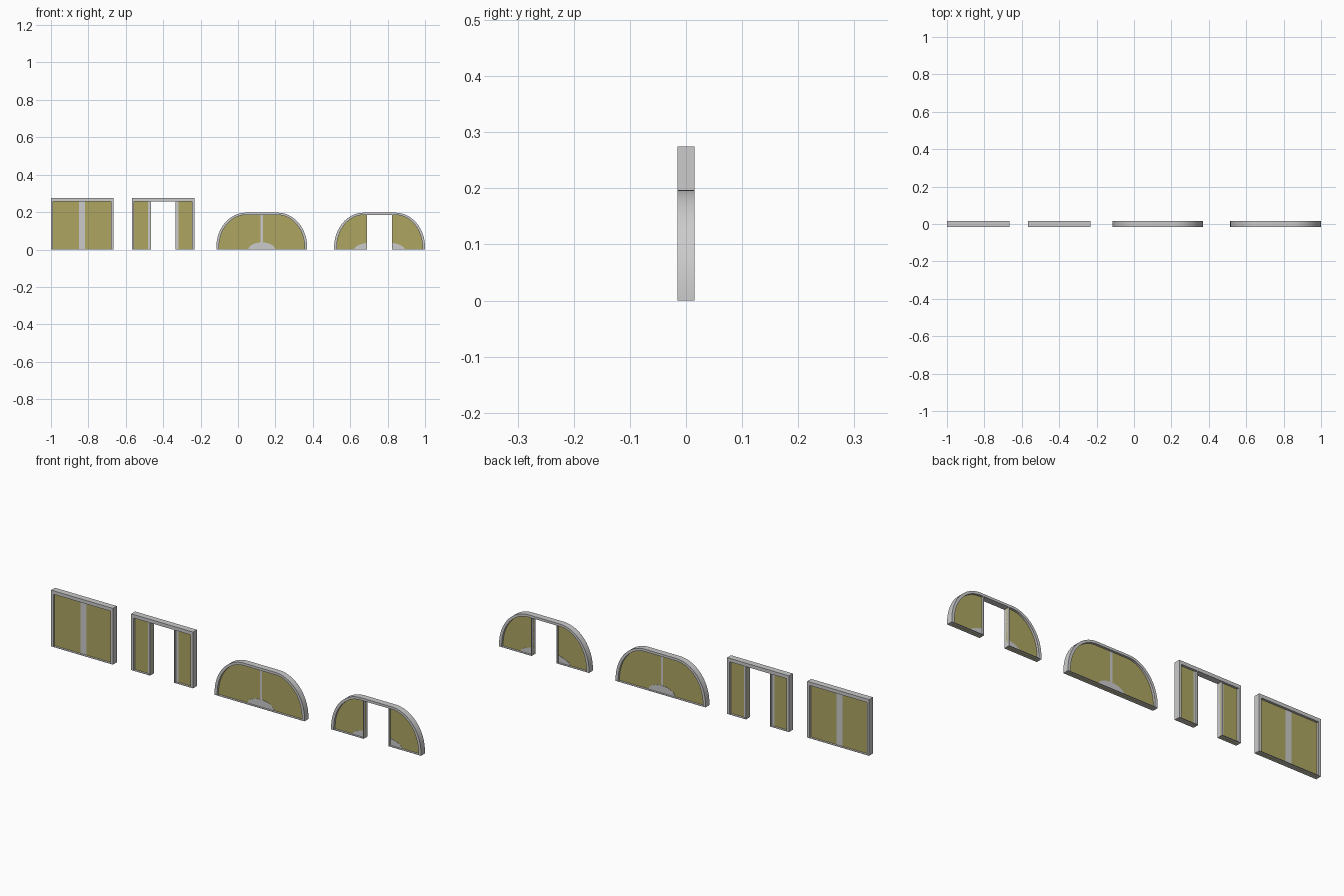
import bpy, bmesh, math

if "Cube" in bpy.data.objects:
    bpy.data.objects.remove(bpy.data.objects["Cube"])

T = 0.015      # half thickness of the walls
P = 0.004      # half thickness of the recessed infill

def material(name, rgb):
    m = bpy.data.materials.new(name)
    m.diffuse_color = (*rgb, 1)
    m.use_nodes = True
    m.node_tree.nodes["Principled BSDF"].inputs["Base Color"].default_value = m.diffuse_color
    return m

YELLOW = material("ochre_infill", (0.42, 0.38, 0.12))

def finish(bm, name, mat=None, smooth=False):
    bmesh.ops.recalc_face_normals(bm, faces=bm.faces)
    me = bpy.data.meshes.new(name)
    bm.to_mesh(me)
    bm.free()
    ob = bpy.data.objects.new(name, me)
    bpy.context.collection.objects.link(ob)
    if mat:
        me.materials.append(mat)
    if smooth:
        bpy.ops.object.select_all(action='DESELECT')
        ob.select_set(True)
        bpy.context.view_layer.objects.active = ob
        bpy.ops.object.shade_smooth_by_angle(angle=math.radians(30))
    return ob

def prism(name, pts, half, mat=None, cut=None):
    """Extrude a convex x-z outline through y; cut = (x, side) keeps one side of x."""
    bm = bmesh.new()
    front = [bm.verts.new((x, -half, z)) for x, z in pts]
    back = [bm.verts.new((x, half, z)) for x, z in pts]
    n = len(pts)
    bm.faces.new(front)
    bm.faces.new(back[::-1])
    for i in range(n):
        j = (i + 1) % n
        bm.faces.new((front[i], back[i], back[j], front[j]))
    if cut:
        x, side = cut
        bmesh.ops.bisect_plane(bm, geom=bm.verts[:] + bm.edges[:] + bm.faces[:],
                               plane_co=(x, 0, 0), plane_no=(-side, 0, 0), clear_outer=True)
        bmesh.ops.holes_fill(bm, edges=[e for e in bm.edges if e.is_boundary])
    return finish(bm, name, mat)

def box(name, x0, x1, z0, z1, half):
    return prism(name, [(x0, z0), (x0, z1), (x1, z1), (x1, z0)], half)

def rim(name, outer, inner):
    """Frame band open at the bottom, between two matching outlines."""
    bm = bmesh.new()
    rows = [[bm.verts.new((p[0], y, p[1])) for p in quad]
            for quad, y in ((outer, -T), (inner, -T), (inner, T), (outer, T))]
    for k in range(4):
        a, b = rows[k], rows[(k + 1) % 4]
        for i in range(len(outer) - 1):
            bm.faces.new((a[i], a[i + 1], b[i + 1], b[i]))
    for end in (0, -1):
        bm.faces.new([r[end] for r in rows])
    return finish(bm, name, smooth=True)

def rect_outline(cx, hw, h):
    return [(cx - hw, 0), (cx - hw, h), (cx + hw, h), (cx + hw, 0)]

def arch_outline(cx, hw, h, flat=0.085, foot=0.012, n=16):
    right = [(hw, 0)]
    for i in range(n + 1):
        a = math.pi / 2 * i / n
        right.append((flat + (hw - flat) * math.cos(a), foot + (h - foot) * math.sin(a)))
    return [(cx - x, z) for x, z in right] + [(cx + x, z) for x, z in right[::-1]]

def dome(cx, hw=0.072, h=0.038, n=16):
    return [(cx - hw * math.cos(math.pi * i / n), h * math.sin(math.pi * i / n))
            for i in range(n + 1)]

def wall(name, cx, outline, hw, h, side, top, strip, door=None, fan=False):
    inner = outline(cx, hw - side, h - top)
    rim(name + "_rim", outline(cx, hw, h), inner)
    if door is None:
        prism(name + "_infill", inner, P, YELLOW)
        box(name + "_centre_strip", cx - strip, cx + strip, 0, h - top, P + 0.0008)
        box(name + "_sill", cx - hw + side, cx + hw - side, 0, 0.002, T)
        if fan:
            prism(name + "_base_fan", dome(cx), P + 0.0012)
        return
    # doorway: the same wall with its middle removed and jambs added
    for s, tag in ((-1, "left"), (1, "right")):
        x = cx + s * door
        prism(f"{name}_{tag}_infill", inner, P, YELLOW, (x, s))
        box(f"{name}_{tag}_jamb", *sorted((x, x + s * 0.003)), 0, h - top, T)
        box(f"{name}_{tag}_sill", *sorted((x, cx + s * (hw - side))), 0, 0.002, T)
        if fan:
            prism(f"{name}_{tag}_base_fan", dome(cx, 0.135, 0.042), P + 0.0012, None, (x, s))
        else:
            box(f"{name}_{tag}_strip", *sorted((x, x + s * strip)), 0, h - top, P + 0.0008)

# four wall pieces in a row
wall("square_wall", -0.833, rect_outline, 0.167, 0.275, 0.012, 0.017, 0.016)
wall("square_doorway", -0.4, rect_outline, 0.167, 0.275, 0.012, 0.017, 0.017, door=0.065)
wall("arched_wall", 0.127, arch_outline, 0.243, 0.197, 0.014, 0.012, 0.006, fan=True)
wall("arched_doorway", 0.757, arch_outline, 0.243, 0.197, 0.014, 0.012, 0.006, door=0.067, fan=True)
